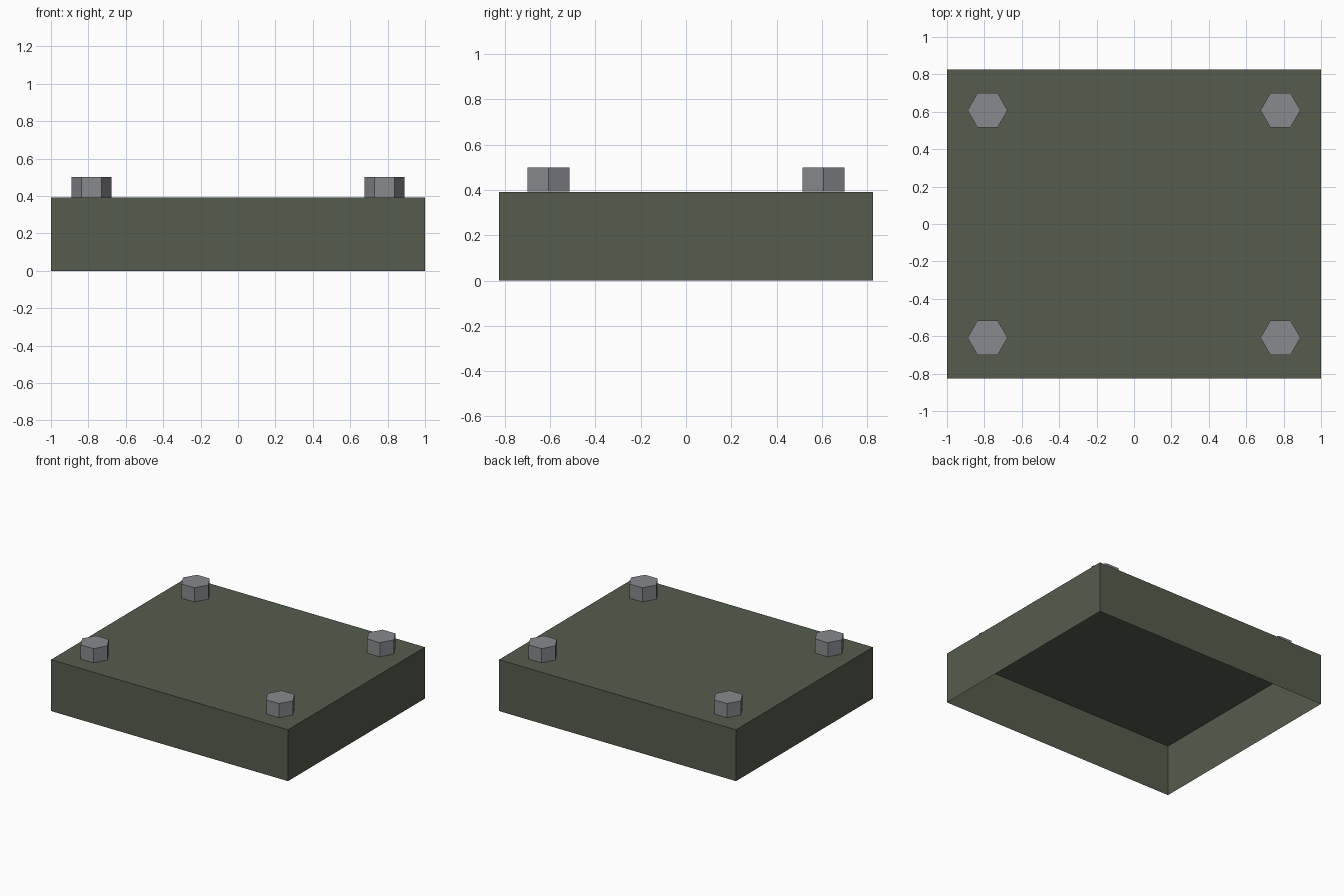
import bpy
import bmesh

cube = bpy.data.objects.get("Cube")
if cube:
    bpy.data.objects.remove(cube, do_unlink=True)


def make_material(name, color):
    mat = bpy.data.materials.new(name)
    mat.use_nodes = True
    mat.diffuse_color = color
    mat.node_tree.nodes["Principled BSDF"].inputs["Base Color"].default_value = color
    return mat


def make_object(name, bm, mat, location=(0, 0, 0)):
    mesh = bpy.data.meshes.new(name)
    bm.to_mesh(mesh)
    bm.free()
    mesh.materials.append(mat)
    obj = bpy.data.objects.new(name, mesh)
    obj.location = location
    bpy.context.collection.objects.link(obj)
    return obj


olive = make_material("olive green", (0.093, 0.107, 0.074, 1))
steel = make_material("steel grey", (0.246, 0.254, 0.27, 1))

WIDTH, DEPTH, HEIGHT = 2.0, 1.65, 0.392
BOLT_RADIUS, BOLT_HEIGHT = 0.107, 0.108
BOLT_X, BOLT_Y = 0.783, 0.608

# Cover: thin-walled box, open underneath
bm = bmesh.new()
bmesh.ops.create_cube(bm, size=1)
bmesh.ops.scale(bm, vec=(WIDTH, DEPTH, HEIGHT), verts=bm.verts)
bmesh.ops.translate(bm, vec=(0, 0, HEIGHT / 2), verts=bm.verts)
bottom = [f for f in bm.faces if f.normal.z < -0.5]
bmesh.ops.delete(bm, geom=bottom, context="FACES_ONLY")
make_object("cover", bm, olive)

# Hexagonal bolt heads, one near each corner, points along x
for side, sx in (("right", -1), ("left", 1)):
    for end, sy in (("front", -1), ("back", 1)):
        bm = bmesh.new()
        bmesh.ops.create_cone(bm, cap_ends=True, segments=6, radius1=BOLT_RADIUS,
                              radius2=BOLT_RADIUS, depth=BOLT_HEIGHT)
        # Turn so that a corner points along x whatever the starting angle
        if max(v.co.x for v in bm.verts) < BOLT_RADIUS * 0.95:
            for v in bm.verts:
                v.co.x, v.co.y = v.co.y, -v.co.x
        make_object(f"{end}_{side}_bolt", bm, steel,
                    (sx * BOLT_X, sy * BOLT_Y, HEIGHT + BOLT_HEIGHT / 2 + 0.0005))
